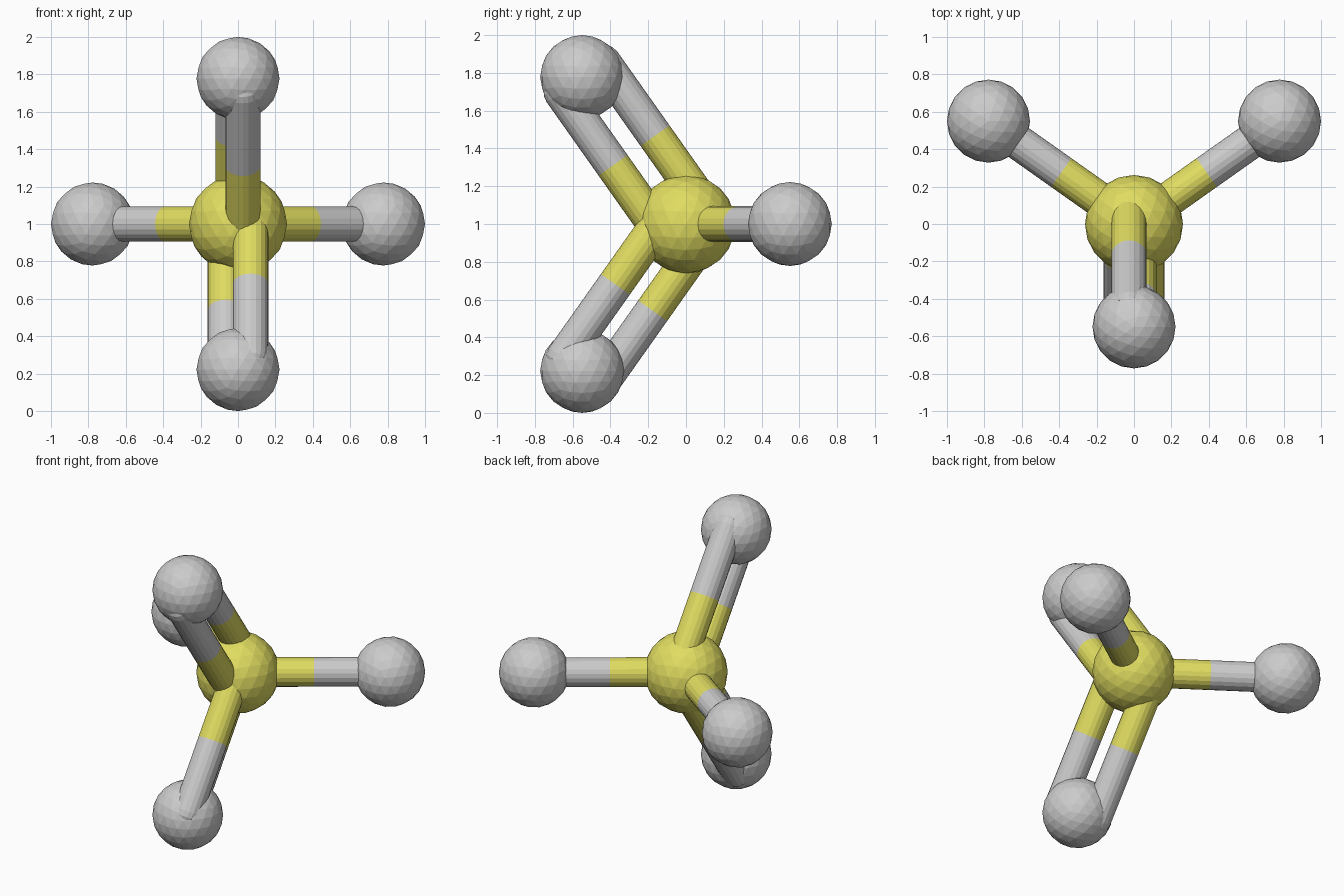
import bpy, bmesh, math
from mathutils import Vector

if "Cube" in bpy.data.objects:
    bpy.data.objects.remove(bpy.data.objects["Cube"])

SIDES = 20
STICK_R = 0.094
CORE_R, BALL_R = 0.262, 0.222
CORE = Vector((0, 0, 1))
ARM, LEAN = 0.778, 0.55

yellow = bpy.data.materials.new("yellow")
yellow.diffuse_color = (0.75, 0.72, 0.12, 1)
yellow.use_nodes = True
yellow.node_tree.nodes["Principled BSDF"].inputs["Base Color"].default_value = yellow.diffuse_color


def finish(bm, name, mat=None):
    bmesh.ops.recalc_face_normals(bm, faces=bm.faces)
    mesh = bpy.data.meshes.new(name)
    bm.to_mesh(mesh)
    bm.free()
    if mat:
        mesh.materials.append(mat)
    obj = bpy.data.objects.new(name, mesh)
    bpy.context.collection.objects.link(obj)
    return obj


def ball(name, centre, radius, mat=None):
    bm = bmesh.new()
    bmesh.ops.create_icosphere(bm, subdivisions=3, radius=radius)
    bmesh.ops.translate(bm, verts=bm.verts, vec=centre)
    finish(bm, name, mat)


def half_stick(name, middle, end, mat=None):
    """Flat at the middle of the bond, domed at the atom end."""
    axis = end - middle
    rot = axis.to_track_quat('Z', 'Y')
    profile = [(STICK_R, 0)]
    for i in range(4):
        a = i * math.pi / 8
        profile.append((STICK_R * math.cos(a), axis.length + STICK_R * math.sin(a)))
    bm = bmesh.new()
    rings = []
    for r, z in profile:
        rings.append([bm.verts.new(middle + rot @ Vector((
            r * math.cos(k * math.tau / SIDES), r * math.sin(k * math.tau / SIDES), z)))
            for k in range(SIDES)])
    for lo, hi in zip(rings, rings[1:]):
        for k in range(SIDES):
            n = (k + 1) % SIDES
            bm.faces.new((lo[k], lo[n], hi[n], hi[k]))
    tip = bm.verts.new(end + rot @ Vector((0, 0, STICK_R)))
    for k in range(SIDES):
        bm.faces.new((rings[-1][k], rings[-1][(k + 1) % SIDES], tip))
    bm.faces.new(rings[0])
    finish(bm, name, mat)


def stick(name, target, offset=Vector((0, 0, 0))):
    a, b = CORE + offset, target + offset
    mid = (a + b) / 2
    half_stick(name + "_inner", mid, a, yellow)
    half_stick(name + "_outer", mid, b)


# central atom
ball("central_ball", CORE, CORE_R, yellow)

for s, side, level in ((1, "right", "upper"), (-1, "left", "lower")):
    # side atoms on single bonds
    pos = CORE + Vector((s * ARM, LEAN, 0))
    ball(side + "_ball", pos, BALL_R)
    stick(side + "_stick", pos)

    # upper and lower atoms on double bonds, each pair slightly twisted
    pos = CORE + Vector((0, -LEAN, s * ARM))
    ball(level + "_ball", pos, BALL_R)
    across = Vector((0, -ARM, -s * LEAN)).normalized()
    a, b = (0.026, 0.136) if s > 0 else (0.068, 0.121)
    offset = Vector((a, 0, 0)) + across * b
    stick(level + "_front_stick", pos, offset)
    stick(level + "_back_stick", pos, -offset)
